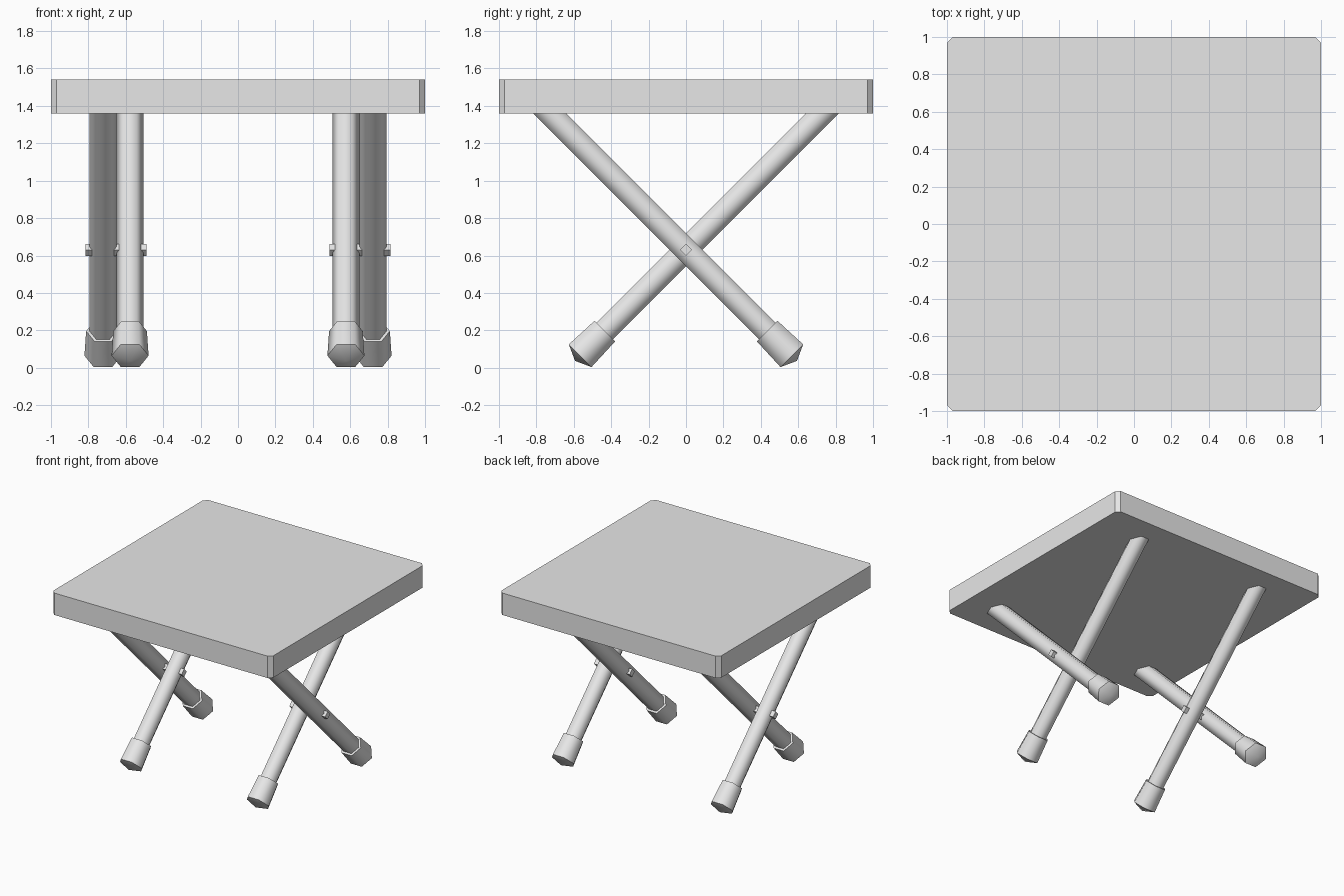
import bpy, bmesh
from math import radians, sqrt
from mathutils import Matrix, Vector

default = bpy.data.objects.get("Cube")
if default:
    bpy.data.objects.remove(default, do_unlink=True)

PIVOT_Z = 0.63      # height where each pair of legs crosses

grey = bpy.data.materials.new("light_grey")
grey.use_nodes = True
grey.diffuse_color = (0.8, 0.8, 0.8, 1)
grey.node_tree.nodes["Principled BSDF"].inputs["Base Color"].default_value = (0.8, 0.8, 0.8, 1)


def add_object(name, bm, smooth_angle=None):
    bmesh.ops.recalc_face_normals(bm, faces=bm.faces)
    mesh = bpy.data.meshes.new(name)
    bm.to_mesh(mesh)
    bm.free()
    mesh.materials.append(grey)
    if smooth_angle:
        mesh.shade_smooth()
        mesh.set_sharp_from_angle(angle=radians(smooth_angle))
    obj = bpy.data.objects.new(name, mesh)
    bpy.context.scene.collection.objects.link(obj)
    return obj


def hex_bar(name, profile, x, foot_side, tip=None):
    """Six-sided bar lofted through (distance from pivot, radius) rings."""
    along = Vector((0, foot_side, -1)).normalized()
    side = Vector((1, 0, 0))
    across = along.cross(side)
    origin = Vector((x, 0, PIVOT_Z))
    bm = bmesh.new()
    corners = ((1, 0), (.5, sqrt(.75)), (-.5, sqrt(.75)),
               (-1, 0), (-.5, -sqrt(.75)), (.5, -sqrt(.75)))
    rings = [[bm.verts.new(origin + along * t + (side * a + across * b) * r)
              for a, b in corners] for t, r in profile]
    for low, high in zip(rings, rings[1:]):
        for i in range(6):
            j = (i + 1) % 6
            bm.faces.new((low[i], low[j], high[j], high[i]))
    bm.faces.new(rings[0])
    if tip is None:
        bm.faces.new(rings[-1])
    else:
        point = bm.verts.new(origin + along * tip)
        for i in range(6):
            bm.faces.new((rings[-1][i], rings[-1][(i + 1) % 6], point))
    return add_object(name, bm, 63)


# Square top with clipped corners
bm = bmesh.new()
bmesh.ops.create_cube(bm, size=1, matrix=Matrix.Translation((0, 0, 1.45))
                      @ Matrix.Diagonal((2, 2, 0.18, 1)))
upright = [e for e in bm.edges if abs(e.verts[0].co.z - e.verts[1].co.z) > 0.1]
bmesh.ops.bevel(bm, geom=upright, offset=0.03, segments=1, affect='EDGES')
add_object("table_top", bm)

# Crossed legs with rubber feet, and a pivot pin through each pair
for label, s in (("left", 1), ("right", -1)):
    for place, x, foot_side in (("inner", 0.577, -1), ("outer", 0.722, 1)):
        hex_bar(f"{label}_{place}_leg", [(-1.11, 0.072), (0.7, 0.072)], s * x, foot_side)
        hex_bar(f"{label}_{place}_foot", [(0.614, 0.09), (0.80, 0.099)],
                s * x, foot_side, tip=0.839)
    bm = bmesh.new()
    bmesh.ops.create_cube(bm, size=1, matrix=Matrix.Translation((s * 0.652, 0, PIVOT_Z))
                          @ Matrix.Rotation(radians(45), 4, 'X')
                          @ Matrix.Diagonal((0.326, 0.046, 0.046, 1)))
    add_object(f"{label}_pivot_pin", bm)
